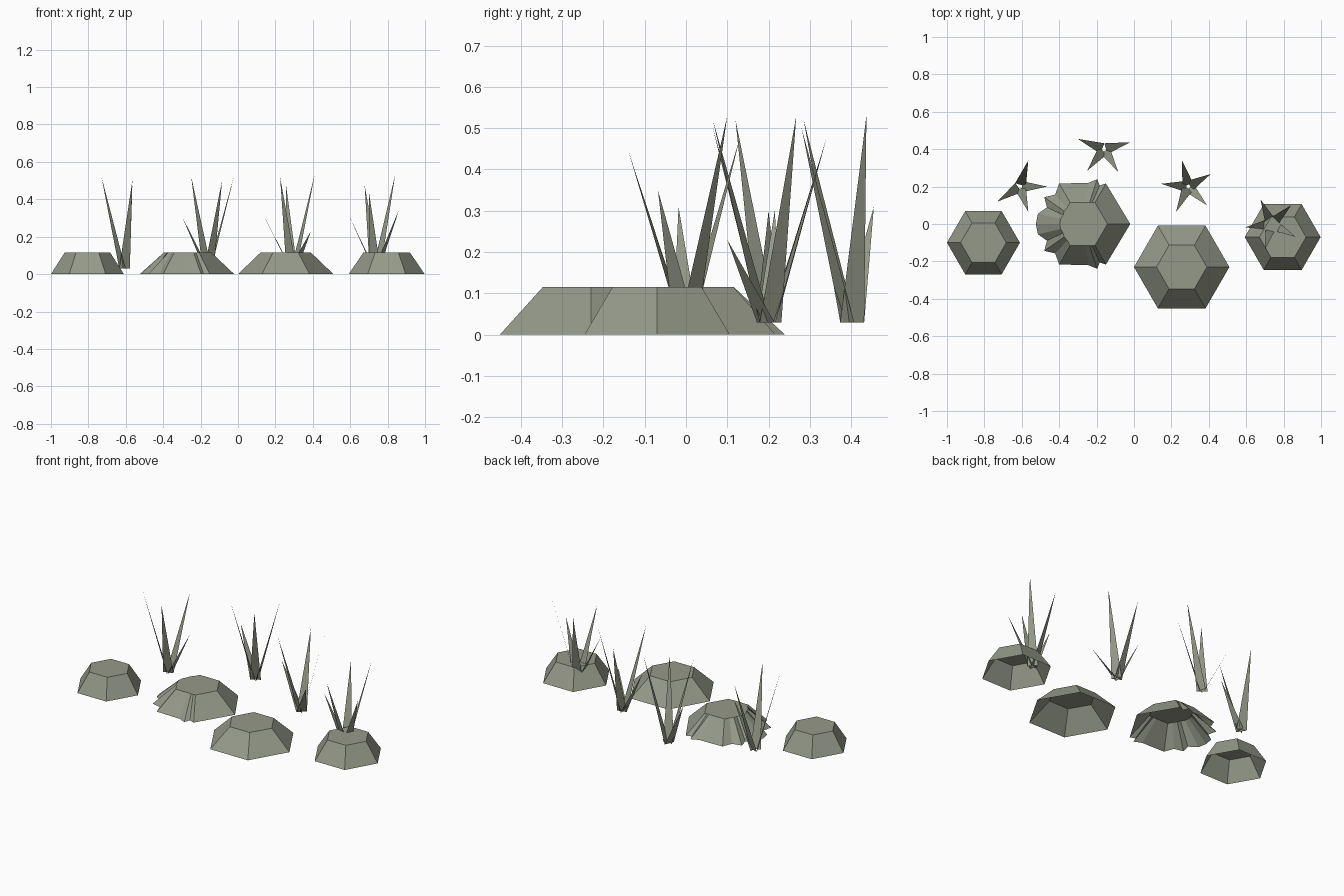
import bpy
from math import cos, sin, radians
from mathutils import Vector

cube = bpy.data.objects.get("Cube")
if cube:
    bpy.data.objects.remove(cube)

stone = bpy.data.materials.new("grey_green_stone")
stone.use_nodes = True
colour = (0.30, 0.32, 0.25, 1)
stone.diffuse_color = colour
stone.node_tree.nodes["Principled BSDF"].inputs["Base Color"].default_value = colour


def add_mesh(name, verts, faces):
    mesh = bpy.data.meshes.new(name)
    mesh.from_pydata(verts, [], faces)
    mesh.materials.append(stone)
    obj = bpy.data.objects.new(name, mesh)
    bpy.context.collection.objects.link(obj)
    return obj


def rock(name, x, y, rings, height=0.115):
    """Open-bottomed mound from (angle, base radius, top radius) steps."""
    n = len(rings)
    verts = [(x + b * cos(radians(a)), y + b * sin(radians(a)), 0) for a, b, t in rings]
    verts += [(x + t * cos(radians(a)), y + t * sin(radians(a)), height) for a, b, t in rings]
    faces = [(i, (i + 1) % n, n + (i + 1) % n, n + i) for i in range(n)]
    faces.append(tuple(range(n, 2 * n)))
    return add_mesh(name, verts, faces)


def hexagon(base, top):
    return [(a, base, top) for a in range(0, 360, 60)]


def tuft(name, x, y, tips, base_z=0.03, width=0.06):
    """Flat triangular blades fanning out from one root."""
    verts, faces = [], []
    for dx, dy, z in tips:
        out = Vector((dx, dy, 0)).normalized()
        side = Vector((-out.y, out.x, 0)) * width / 2
        root = Vector((x, y, base_z)) + out * 0.01
        k = len(verts)
        verts += [root - side, root + side, Vector((x + dx, y + dy, z))]
        faces.append((k, k + 1, k + 2))
    return add_mesh(name, verts, faces)


# plain six-sided rocks
rock("left_end_rock", 0.795, -0.07, hexagon(0.203, 0.125))
rock("centre_rock", 0.255, -0.23, hexagon(0.255, 0.135))
rock("right_end_rock", -0.805, -0.1, hexagon(0.195, 0.122))

# rock with fluted side, mirrored front to back
half = [(60, 0.25, 0.133), (66, 0.225, 0.125), (72, 0.252, 0.122), (82, 0.222, 0.117),
        (120, 0.25, 0.133), (133, 0.215, 0.12), (145, 0.25, 0.12), (155, 0.21, 0.115),
        (167, 0.245, 0.12)]
mirror = [(360 - a, b, t) for a, b, t in reversed(half)]
rock("fluted_rock", -0.275, 0, [(0, 0.255, 0.133)] + half + [(180, 0.25, 0.122)] + mirror)

# spiky grass tufts: blade tips as offset x, offset y, height
tuft("right_tuft", -0.61, 0.2,
     [(0.045, 0.14, 0.475), (0.145, 0, 0.3), (0.045, -0.135, 0.5), (-0.12, -0.08, 0.52)])
tuft("back_tuft", -0.16, 0.4,
     [(-0.14, 0.055, 0.31), (-0.09, -0.115, 0.52), (0.075, -0.12, 0.5), (0.14, 0.037, 0.53)])
tuft("centre_tuft", 0.29, 0.2,
     [(-0.033, 0.14, 0.475), (0.12, 0.067, 0.53), (0.1, -0.1, 0.23),
      (-0.065, -0.135, 0.52), (-0.145, 0.015, 0.3)])
tuft("left_tuft", 0.735, 0,
     [(-0.058, 0.13, 0.475), (0.105, 0.1, 0.53), (0.128, -0.068, 0.35),
      (-0.035, -0.138, 0.44), (-0.14, -0.018, 0.31)])
